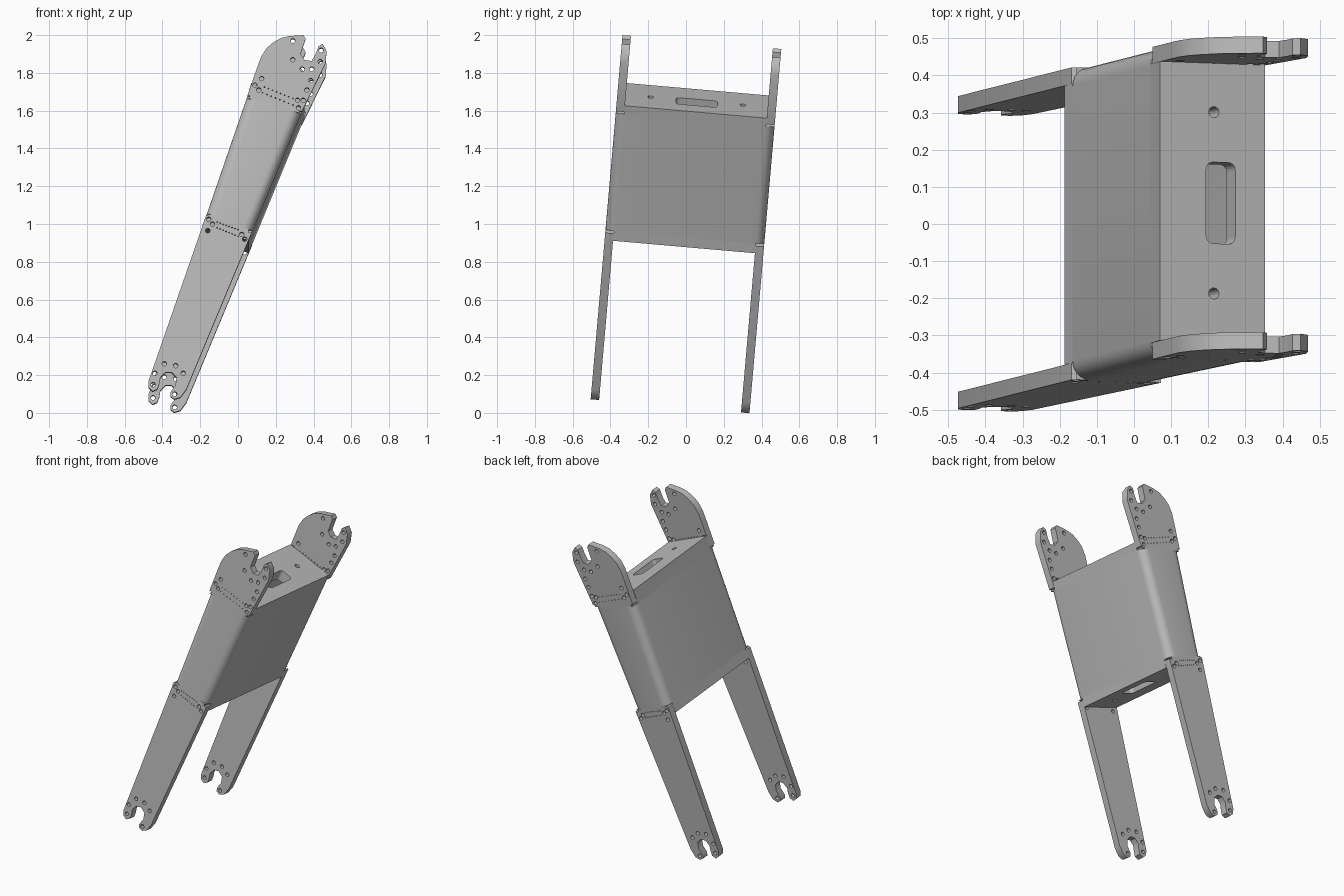
import bpy, bmesh, math
from mathutils import Matrix, Vector

if "Cube" in bpy.data.objects:
    bpy.data.objects.remove(bpy.data.objects["Cube"])

# The whole frame leans back about the x axis
LEAN = math.radians(5)
FRAME = Matrix.Translation((0, 0, 1)) @ Matrix.Rotation(-LEAN, 4, "X")
OUTER, WALL, BEND = 0.422, 0.045, 0.05
INNER = OUTER - WALL

metal = bpy.data.materials.new("light grey metal")
metal.use_nodes = True
grey = (0.5, 0.5, 0.5, 1)
metal.diffuse_color = grey
metal.node_tree.nodes["Principled BSDF"].inputs["Base Color"].default_value = grey


def place(x, y, z):
    """Point of the front elevation at depth y, in the leaning frame."""
    lift = 1 + OUTER * math.sin(LEAN)
    return Vector((x, y, (z - lift) / math.cos(LEAN)))


def finish(name, bm, cutter=False):
    bmesh.ops.recalc_face_normals(bm, faces=bm.faces)
    mesh = bpy.data.meshes.new(name)
    bm.to_mesh(mesh)
    bm.free()
    ob = bpy.data.objects.new(name, mesh)
    bpy.context.collection.objects.link(ob)
    ob.matrix_world = FRAME
    mesh.materials.append(metal)
    if cutter:
        ob.hide_render = True
        ob.display_type = "WIRE"
    else:
        bpy.ops.object.select_all(action="DESELECT")
        ob.select_set(True)
        bpy.context.view_layer.objects.active = ob
        bpy.ops.object.shade_smooth_by_angle(angle=math.radians(40))
    return ob


def cut(ob, cutter):
    mod = ob.modifiers.new("cut", "BOOLEAN")
    mod.operation = "DIFFERENCE"
    mod.solver = "EXACT"
    mod.object = cutter


def bridge(bm, a, b):
    n = len(a)
    for i in range(n):
        j = (i + 1) % n
        bm.faces.new((a[i], a[j], b[j], b[i]))


def prism(name, outline, y0, y1):
    bm = bmesh.new()
    near, far = [[bm.verts.new(place(x, y, z)) for x, z in outline] for y in (y0, y1)]
    bm.faces.new(near)
    bm.faces.new(far)
    bridge(bm, near, far)
    return finish(name, bm)


# Corners of the box section and of its end panels
LOW_L, LOW_R = (-.165, 1.057), (.077, .965)
TOP_L, TOP_R = (.045, 1.667), (.333, 1.585)
END_LOW_L, END_LOW_R = (-.187, 1.0), (.058, .915)
END_TOP_L, END_TOP_R = (.07, 1.75), (.352, 1.63)

# Lower legs with a forked foot, and heads with a forked top
leg_outline = [
    LOW_L, (-.474, .167), (-.474, .135), (-.453, .114), (-.427, .125),
    (-.416, .156), (-.411, .188), (-.384, .215), (-.352, .215), (-.326, .188),
    (-.331, .146), (-.358, .109), (-.358, .087), (-.337, .072), (-.305, .082),
    (-.273, .125), LOW_R]
head_outline = [
    TOP_R, (.464, 1.852), (.469, 1.916), (.448, 1.953), (.427, 1.942),
    (.411, 1.9), (.39, 1.863), (.352, 1.868), (.331, 1.9), (.347, 1.948),
    (.358, 1.98), (.347, 2.0), (.273, 1.995), (.225, 1.984), (.185, 1.96),
    (.15, 1.93), (.122, 1.885), (.098, 1.82), TOP_L]

# Bolt holes, and rows of pin holes given by their ends
leg_holes = [(-.44, .21), (-.39, .26), (-.33, .25), (-.29, .21), (-.45, .15),
             (-.335, .1), (-.155, 1.025), (-.135, 1), (-.16, .965),
             (.02, .945), (.035, .92)]
head_holes = [(.29, 1.97), (.29, 1.87), (.34, 1.82), (.39, 1.82), (.44, 1.92),
              (.435, 1.86), (.385, 1.76), (.365, 1.71), (.345, 1.655),
              (.09, 1.735), (.125, 1.77), (.11, 1.71), (.315, 1.655), (.32, 1.615)]
leg_pins = [((-.11, 1.01), (0, .97)), ((-.11, .98), (0, .935))]
head_pins = [((.14, 1.725), (.29, 1.665)), ((.13, 1.695), (.29, 1.63))]


def drill(bm, x, z, radius, sides):
    bmesh.ops.create_cone(
        bm, cap_ends=True, segments=sides, radius1=radius, radius2=radius, depth=1.2,
        matrix=Matrix.Translation(place(x, 0, z)) @ Matrix.Rotation(math.pi / 2, 4, "X"))


def hole_cutter(name, holes, pins, notches):
    bm = bmesh.new()
    for x, z in holes:
        drill(bm, x, z, .012, 16)
    for a, b in pins:
        for i in range(8):
            p = Vector(a).lerp(Vector(b), i / 7)
            drill(bm, p.x, p.y, .003, 6)
    # Bend relief notches beside the box
    for x, z in notches:
        bmesh.ops.create_cube(
            bm, size=1, matrix=Matrix.Translation(place(x, 0, z)) @ Matrix.Diagonal((.05, 1.2, .014, 1)))
    return finish(name, bm, True)


leg_cut = hole_cutter("leg_hole_cutter", leg_holes, leg_pins, [(-.18, 1.055), (.08, .962)])
head_cut = hole_cutter("head_hole_cutter", head_holes, head_pins, [(.035, 1.672), (.35, 1.59)])

for side, s in (("right", -1), ("left", 1)):
    y0, y1 = sorted((s * INNER, s * OUTER))
    cut(prism(side + "_leg", leg_outline, y0, y1), leg_cut)
    cut(prism(side + "_head", head_outline, y0, y1), head_cut)


# Hollow box with rounded bends between the side plates
def section(bm, left, right, inset, radius):
    left, right = Vector(left), Vector(right)
    width = (right - left).length
    half_u, half_y = width / 2 - inset, OUTER - inset
    ring = []
    for k, (su, sy) in enumerate(((1, 1), (-1, 1), (-1, -1), (1, -1))):
        for i in range(7):
            a = (k + i / 6) * math.pi / 2
            u = su * (half_u - radius) + radius * math.cos(a)
            y = sy * (half_y - radius) + radius * math.sin(a)
            p = left.lerp(right, .5 + u / width)
            ring.append(bm.verts.new(place(p.x, y, p.y)))
    return ring


bm = bmesh.new()
rings = [section(bm, *ends, inset, radius) for ends, inset, radius in (
    ((LOW_L, LOW_R), 0, BEND), ((TOP_L, TOP_R), 0, BEND),
    ((TOP_L, TOP_R), WALL, .01), ((LOW_L, LOW_R), WALL, .01))]
for i in range(4):
    bridge(bm, rings[i], rings[(i + 1) % 4])
finish("box_body", bm)


# End panels with a hand slot and two bolt holes
def end_panel(name, outline, left, right):
    ob = prism(name, outline, -INNER, INNER)
    a, b = place(left[0], 0, left[1]), place(right[0], 0, right[1])
    tilt = Matrix.Rotation(math.atan2(a.z - b.z, b.x - a.x), 4, "Y")
    base = Matrix.Translation(a.lerp(b, .58)) @ tilt
    bm = bmesh.new()
    bmesh.ops.create_cube(bm, size=1, matrix=Matrix.Diagonal((.085, .22, .3, 1)))
    upright = [e for e in bm.edges if abs(e.verts[0].co.z - e.verts[1].co.z) > .1]
    bmesh.ops.bevel(bm, geom=upright, offset=.02, segments=5, profile=.5, affect="EDGES")
    for y in (-.245, .245):
        bmesh.ops.create_cone(bm, cap_ends=True, segments=16, radius1=.015, radius2=.015,
                              depth=.3, matrix=Matrix.Translation((-.02, y, 0)))
    bm.transform(base)
    cut(ob, finish(name + "_cutter", bm, True))


end_panel("top_panel", [TOP_L, TOP_R, END_TOP_R, END_TOP_L], END_TOP_L, END_TOP_R)
end_panel("bottom_panel", [LOW_L, LOW_R, END_LOW_R, END_LOW_L], END_LOW_L, END_LOW_R)
